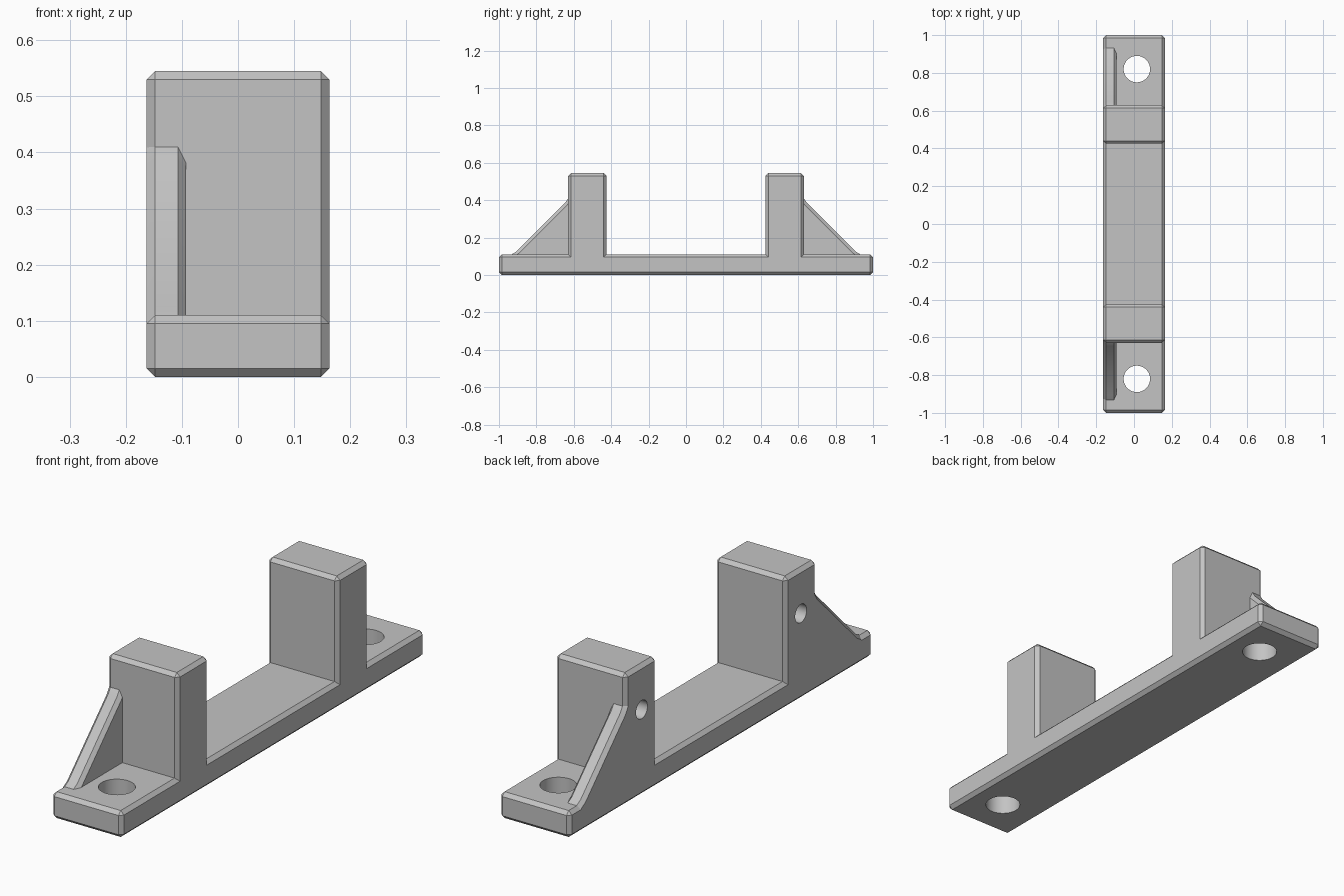
import bpy, bmesh
from math import pi, radians

if "Cube" in bpy.data.objects:
    bpy.data.objects.remove(bpy.data.objects["Cube"])

grey = bpy.data.materials.new("plain grey")
grey.use_nodes = True
colour = (0.55, 0.55, 0.55, 1)
grey.diffuse_color = colour
grey.node_tree.nodes["Principled BSDF"].inputs["Base Color"].default_value = colour

HALF_W, BASE_H, POST_H = 0.163, 0.11, 0.545
POST_IN, POST_OUT, CHAMFER = 0.425, 0.63, 0.015


def finish(name, bm):
    bmesh.ops.recalc_face_normals(bm, faces=bm.faces)
    mesh = bpy.data.meshes.new(name)
    bm.to_mesh(mesh)
    bm.free()
    mesh.materials.append(grey)
    obj = bpy.data.objects.new(name, mesh)
    bpy.context.collection.objects.link(obj)
    return obj


def loft(bm, rings):
    """Join matching rings of points and cap both ends."""
    loops = [[bm.verts.new(p) for p in ring] for ring in rings]
    n = len(loops[0])
    for a, b in zip(loops, loops[1:]):
        for i in range(n):
            j = (i + 1) % n
            bm.faces.new((a[i], a[j], b[j], b[i]))
    bm.faces.new(loops[0])
    bm.faces.new(loops[-1])


def select(obj):
    bpy.ops.object.select_all(action='DESELECT')
    obj.select_set(True)
    bpy.context.view_layer.objects.active = obj


def drill(obj, location, radius, depth, rotation=(0, 0, 0)):
    bpy.ops.mesh.primitive_cylinder_add(vertices=48, radius=radius, depth=depth,
                                        location=location, rotation=rotation)
    cutter = bpy.context.object
    cutter.name = "hole_cutter"
    cutter.hide_render = True
    cutter.data.materials.append(grey)
    select(obj)
    mod = obj.modifiers.new("hole", 'BOOLEAN')
    mod.operation, mod.solver, mod.object = 'DIFFERENCE', 'EXACT', cutter
    bpy.ops.object.modifier_apply(modifier=mod.name)
    bpy.data.objects.remove(cutter)


# Bracket body: side profile with two posts, every outer edge chamfered
half = [(1, 0), (1, BASE_H), (POST_OUT, BASE_H), (POST_OUT, POST_H),
        (POST_IN, POST_H), (POST_IN, BASE_H)]
profile = half + [(-y, z) for y, z in reversed(half)]
bm = bmesh.new()
loft(bm, [[(x, y, z) for y, z in profile] for x in (-HALF_W, HALF_W)])
bmesh.ops.recalc_face_normals(bm, faces=bm.faces)
outer = [e for e in bm.edges if e.is_convex]
sides = [e for e in bm.edges if abs(e.verts[0].co.x - e.verts[1].co.x) < 0.001]
bmesh.ops.bevel(bm, geom=list(set(outer + sides)), offset=CHAMFER,
                segments=1, affect='EDGES', profile=0.5)
body = finish("bracket_body", bm)

# Bolt holes through the feet, blind screw holes in the right post faces
for s in (-1, 1):
    drill(body, (0.015, s * 0.82, 0.05), 0.07, 0.4)
    drill(body, (-HALF_W, s * 0.525, 0.36), 0.038, 0.4, (0, pi / 2, 0))
select(body)
bpy.ops.object.shade_smooth_by_angle(angle=radians(30))

# Chamfered gussets, flush with the right side and blended at top and toe
slope = [(0.615, 0.42), (0.63, 0.41), (0.645, 0.387),
         (0.907, 0.125), (0.93, 0.112), (0.945, 0.095)]
inset = 0.011
for s, end in ((-1, "front"), (1, "back")):
    rings = []
    for x, d in ((-HALF_W, inset), (-HALF_W + CHAMFER, 0), (-0.107, 0), (-0.093, inset)):
        pts = [(0.615, 0.085)] + [(max(y - d, 0.615), z - d) for y, z in slope]
        rings.append([(x, s * y, z) for y, z in pts])
    bm = bmesh.new()
    loft(bm, rings)
    gusset = finish(end + "_gusset", bm)
    select(gusset)
    bpy.ops.object.shade_smooth_by_angle(angle=radians(30))
